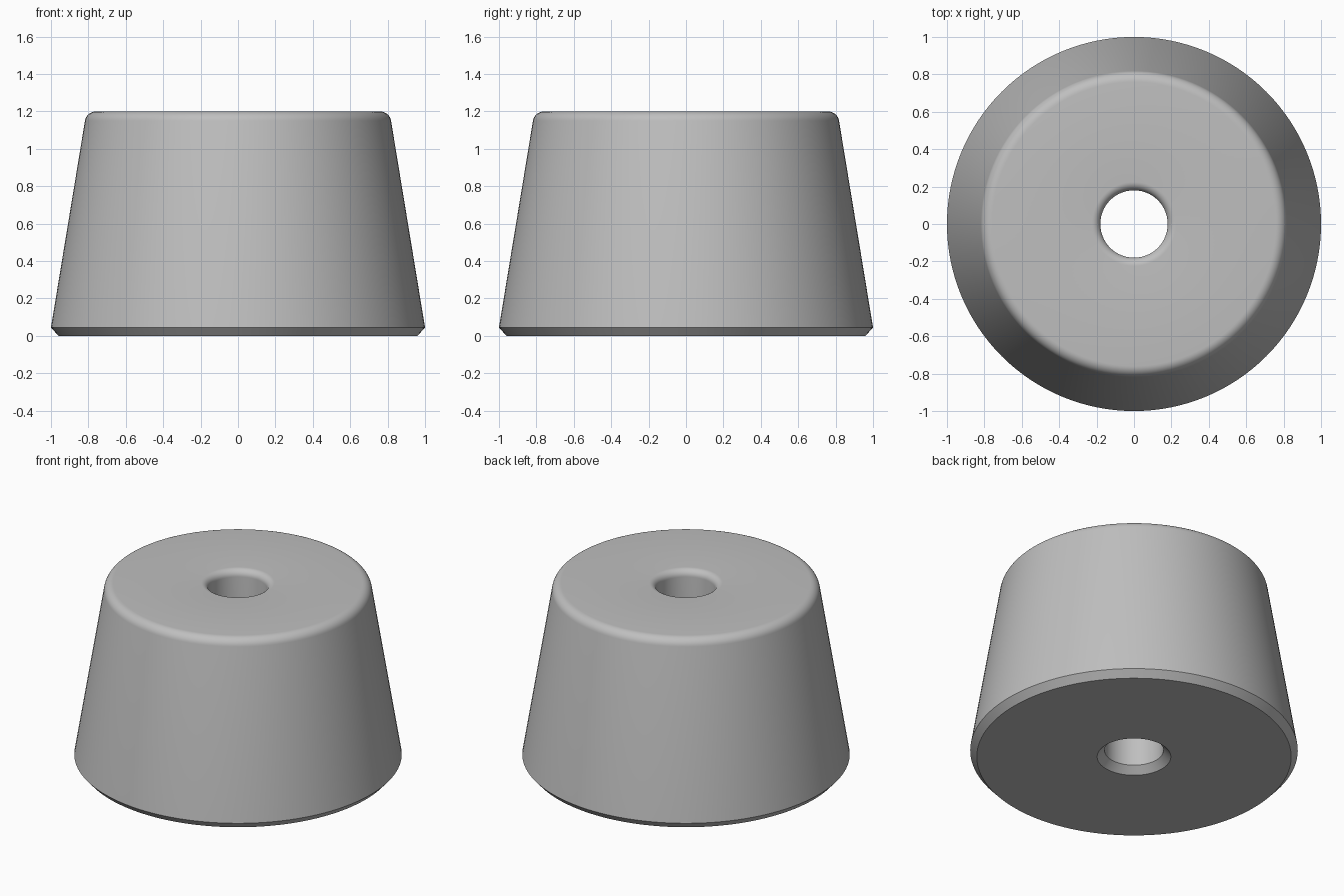
import bpy, bmesh
from math import pi, sin, cos, tan, atan2, radians
from mathutils import Vector

cube = bpy.data.objects.get("Cube")
if cube:
    bpy.data.objects.remove(cube)

SEGMENTS = 128
HEIGHT = 1.2
CHAMFER = 0.045
HOLE = 0.18


def fillet(before, corner, after, radius, steps=8):
    """Points of an arc that rounds off a profile corner."""
    a, c, b = Vector(before), Vector(corner), Vector(after)
    u, v = (a - c).normalized(), (b - c).normalized()
    half = u.angle(v) / 2
    start = c + u * radius / tan(half)
    centre = c + (u + v).normalized() * radius / sin(half)
    first = start - centre
    end = c + v * radius / tan(half) - centre
    sweep = atan2(first.x * end.y - first.y * end.x, first.dot(end))
    points = []
    for i in range(steps + 1):
        t = sweep * i / steps
        points.append((centre.x + first.x * cos(t) - first.y * sin(t),
                       centre.y + first.x * sin(t) + first.y * cos(t)))
    return points


# Half section (radius, height): chamfered base, tapered wall, rounded rims, bore
rim, wall = (0.81, HEIGHT), (1.0, CHAMFER)
bore_top, bore_low = (HOLE, HEIGHT), (HOLE, CHAMFER)
profile = [(HOLE + CHAMFER, 0), (1 - CHAMFER + 0.005, 0), wall]
profile += fillet(wall, rim, bore_top, 0.06)
profile += fillet(rim, bore_top, bore_low, 0.045)
profile.append(bore_low)

# Revolve the closed section around the vertical axis
bm = bmesh.new()
verts = [bm.verts.new((r, 0, z)) for r, z in profile]
edges = [bm.edges.new((verts[i - 1], verts[i])) for i in range(len(verts))]
bmesh.ops.spin(bm, geom=verts + edges, cent=(0, 0, 0), axis=(0, 0, 1),
               angle=2 * pi, steps=SEGMENTS, use_merge=True)
bmesh.ops.remove_doubles(bm, verts=bm.verts, dist=1e-5)
bmesh.ops.recalc_face_normals(bm, faces=bm.faces)
mesh = bpy.data.meshes.new("tapered_foot")
bm.to_mesh(mesh)
bm.free()

foot = bpy.data.objects.new("tapered_foot", mesh)
bpy.context.collection.objects.link(foot)

# Plain grey
grey = bpy.data.materials.new("light_grey")
grey.use_nodes = True
colour = (0.52, 0.52, 0.52, 1)
grey.diffuse_color = colour
grey.node_tree.nodes["Principled BSDF"].inputs["Base Color"].default_value = colour
mesh.materials.append(grey)

# Smooth rounds, crisp chamfers
bpy.ops.object.select_all(action='DESELECT')
foot.select_set(True)
bpy.context.view_layer.objects.active = foot
bpy.ops.object.shade_smooth_by_angle(angle=radians(30))
